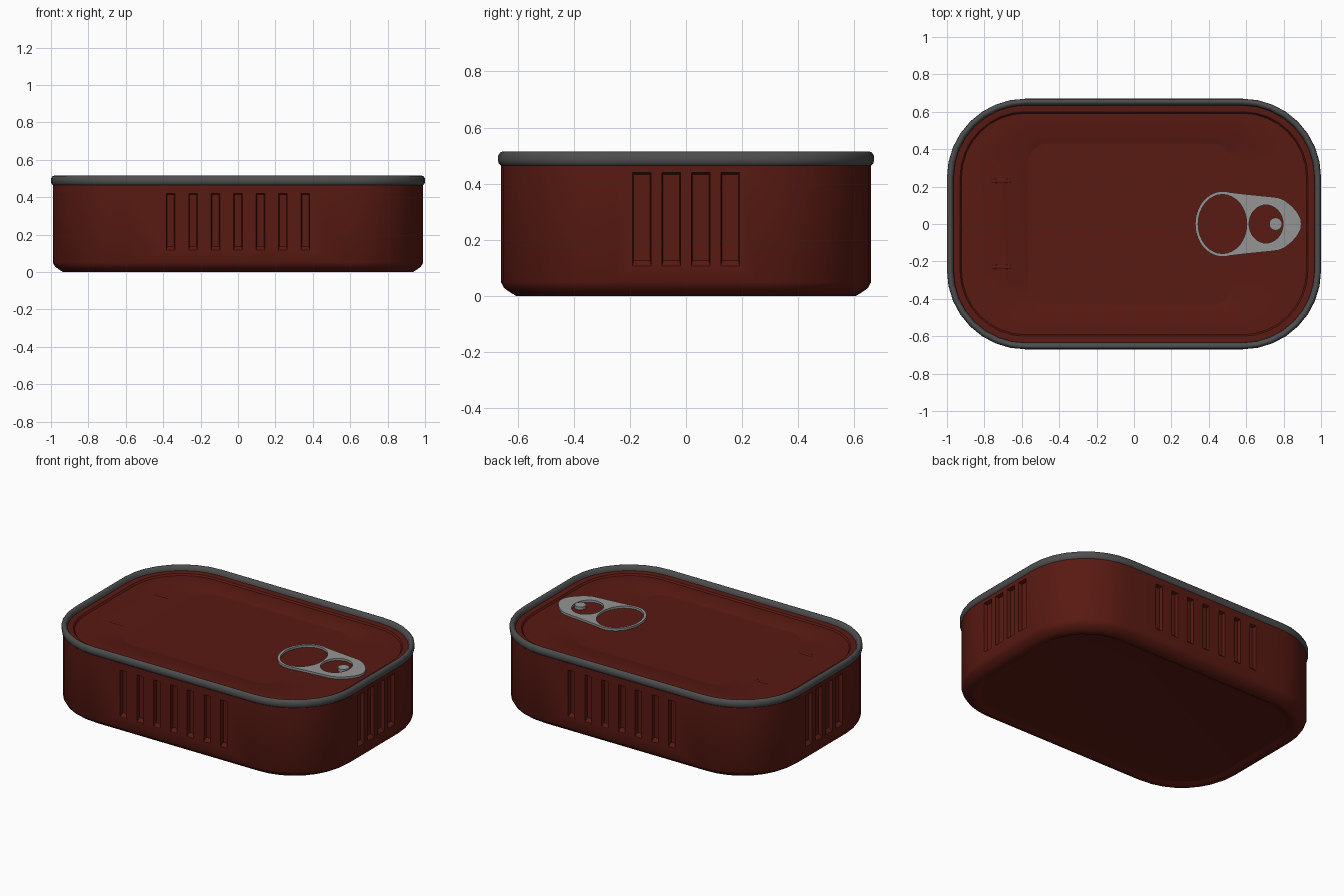
import bpy, bmesh
from math import sin, cos, pi, radians

if "Cube" in bpy.data.objects:
    bpy.data.objects.remove(bpy.data.objects["Cube"])


def material(name, rgb):
    m = bpy.data.materials.new(name)
    m.diffuse_color = (*rgb, 1)
    m.use_nodes = True
    m.node_tree.nodes["Principled BSDF"].inputs["Base Color"].default_value = m.diffuse_color
    return m


red = material("red_paint", (0.10, 0.010, 0.006))
dark = material("dark_metal", (0.075, 0.075, 0.075))
steel = material("tab_metal", (0.30, 0.30, 0.30))


def smooth(ob, angle=35):
    bpy.ops.object.select_all(action='DESELECT')
    ob.select_set(True)
    bpy.context.view_layer.objects.active = ob
    bpy.ops.object.shade_smooth_by_angle(angle=radians(angle))


def add_object(name, bm, mat=None):
    bmesh.ops.recalc_face_normals(bm, faces=bm.faces)
    me = bpy.data.meshes.new(name)
    bm.to_mesh(me)
    bm.free()
    ob = bpy.data.objects.new(name, me)
    bpy.context.collection.objects.link(ob)
    if mat:
        me.materials.append(mat)
    return ob


def rounded_rect(hx, hy, r, z, cx=0, seg=8):
    pts = []
    for q, (sx, sy) in enumerate([(1, 1), (-1, 1), (-1, -1), (1, -1)]):
        for i in range(seg + 1):
            a = (q + i / seg) * pi / 2
            pts.append((cx + sx * (hx - r) + r * cos(a), sy * (hy - r) + r * sin(a), z))
    return pts


def loft(name, rings, mat, closed=False):
    bm = bmesh.new()
    loops = [[bm.verts.new(p) for p in ring] for ring in rings]
    n = len(loops[0])
    pairs = list(zip(loops, loops[1:]))
    if closed:
        pairs.append((loops[-1], loops[0]))
    else:
        bm.faces.new(loops[0])
        bm.faces.new(loops[-1])
    for a, b in pairs:
        for i in range(n):
            j = (i + 1) % n
            bm.faces.new((a[i], a[j], b[j], b[i]))
    return add_object(name, bm, mat)


def inset_ring(d, z):
    return rounded_rect(0.99 - d, 0.66 - d, 0.41 - d, z)


# can body: recessed base, chamfered foot, straight wall
body = loft("can_body", [inset_ring(d, z) for d, z in (
    (0.13, 0.012), (0.10, 0.010), (0.085, 0.0), (0.055, 0.0),
    (0.035, 0.012), (0.012, 0.028), (0.0, 0.05), (0.0, 0.47))], red)

# lid: outer step, flat field and sunken panel
lid = loft("lid", [inset_ring(d, z) for d, z in (
    (0.015, 0.46), (0.015, 0.485), (0.035, 0.485), (0.06, 0.482), (0.068, 0.472), (0.09, 0.472))]
    + [rounded_rect(0.55, 0.435, 0.11, 0.472, -0.02),
       rounded_rect(0.53, 0.415, 0.09, 0.462, -0.02)], red)
smooth(lid)

# seamed rim
rim = loft("rim", [inset_ring(d, z) for d, z in (
    (0.0, 0.465), (-0.008, 0.472), (-0.010, 0.485), (-0.009, 0.502), (-0.001, 0.512),
    (0.007, 0.515), (0.016, 0.511), (0.024, 0.50), (0.027, 0.475))], dark, closed=True)
smooth(rim, 50)

# side slots pressed into all four walls
bm = bmesh.new()


def slot(c, wall, w, z0, z1, side, along_x):
    verts = []
    for off, k, e in ((0.02, 0.0, 0.0), (-0.022, 0.008, 0.012)):
        for u, z in ((c - w + k, z0 + e * 3), (c + w - k, z0 + e * 3), (c + w - k, z1 - e), (c - w + k, z1 - e)):
            d = side * (wall + off)
            verts.append(bm.verts.new((u, d, z) if along_x else (d, u, z)))
    for f in ((0, 1, 2, 3), (4, 5, 6, 7), (0, 1, 5, 4), (1, 2, 6, 5), (2, 3, 7, 6), (3, 0, 4, 7)):
        bm.faces.new([verts[i] for i in f])


for s in (-1, 1):
    for i in range(-3, 4):
        slot(i * 0.12, 0.66, 0.027, 0.10, 0.425, s, True)
    for i in range(4):
        slot((i - 1.5) * 0.105, 0.99, 0.037, 0.09, 0.445, s, False)
cutter = add_object("slot_cutter", bm)
cutter.hide_render = True
mod = body.modifiers.new("slots", 'BOOLEAN')
mod.operation = 'DIFFERENCE'
mod.solver = 'EXACT'
mod.object = cutter
smooth(body)
bpy.ops.object.modifier_apply(modifier="slots")
bpy.data.objects.remove(cutter)
smooth(body)


# pull tab: filled outline with two holes
def ellipse(cx, rx, ry, n=32):
    return [(cx + rx * cos(2 * pi * i / n), ry * sin(2 * pi * i / n)) for i in range(n)]


ring_end = [(0.475 + 0.148 * cos(a), 0.175 * sin(a)) for a in (pi * (0.42 + 0.58 * i / 12) for i in range(13))]
half = [(0.895, 0), (0.892, 0.025), (0.875, 0.06), (0.845, 0.095), (0.805, 0.127), (0.77, 0.141),
        (0.73, 0.146), (0.60, 0.159)] + ring_end
outline = half + [(x, -y) for x, y in reversed(half[1:-1])]
cu = bpy.data.curves.new("pull_tab", 'CURVE')
cu.dimensions = '2D'
cu.fill_mode = 'BOTH'
cu.extrude = 0.007
for pts in (outline, ellipse(0.473, 0.130, 0.158), ellipse(0.706, 0.091, 0.102)):
    sp = cu.splines.new('POLY')
    sp.points.add(len(pts) - 1)
    for p, (x, y) in zip(sp.points, pts):
        p.co = (x, y, 0, 1)
    sp.use_cyclic_u = True
tab = bpy.data.objects.new("pull_tab", cu)
bpy.context.collection.objects.link(tab)
tab.location.z = 0.481
cu.materials.append(steel)
bpy.ops.object.select_all(action='DESELECT')
tab.select_set(True)
bpy.context.view_layer.objects.active = tab
bpy.ops.object.convert(target='MESH')
smooth(bpy.context.object)

# rivet
bpy.ops.mesh.primitive_cylinder_add(vertices=24, radius=0.034, depth=0.022, location=(0.757, 0, 0.48))
rivet = bpy.context.object
rivet.name = "rivet"
rivet.data.materials.append(steel)
smooth(rivet)

# small pressed ridges on the lid
for name, x, y, half_len in (("long_ridge", -0.71, 0.23, 0.065), ("short_ridge", 0.26, 0.07, 0.05)):
    for s in (-1, 1):
        bpy.ops.mesh.primitive_uv_sphere_add(segments=16, ring_count=8, location=(x, s * y, 0.471 if x < 0 else 0.461))
        ridge = bpy.context.object
        ridge.name = name
        ridge.scale = (half_len, 0.012, 0.005)
        ridge.data.materials.append(red)
        smooth(ridge)
